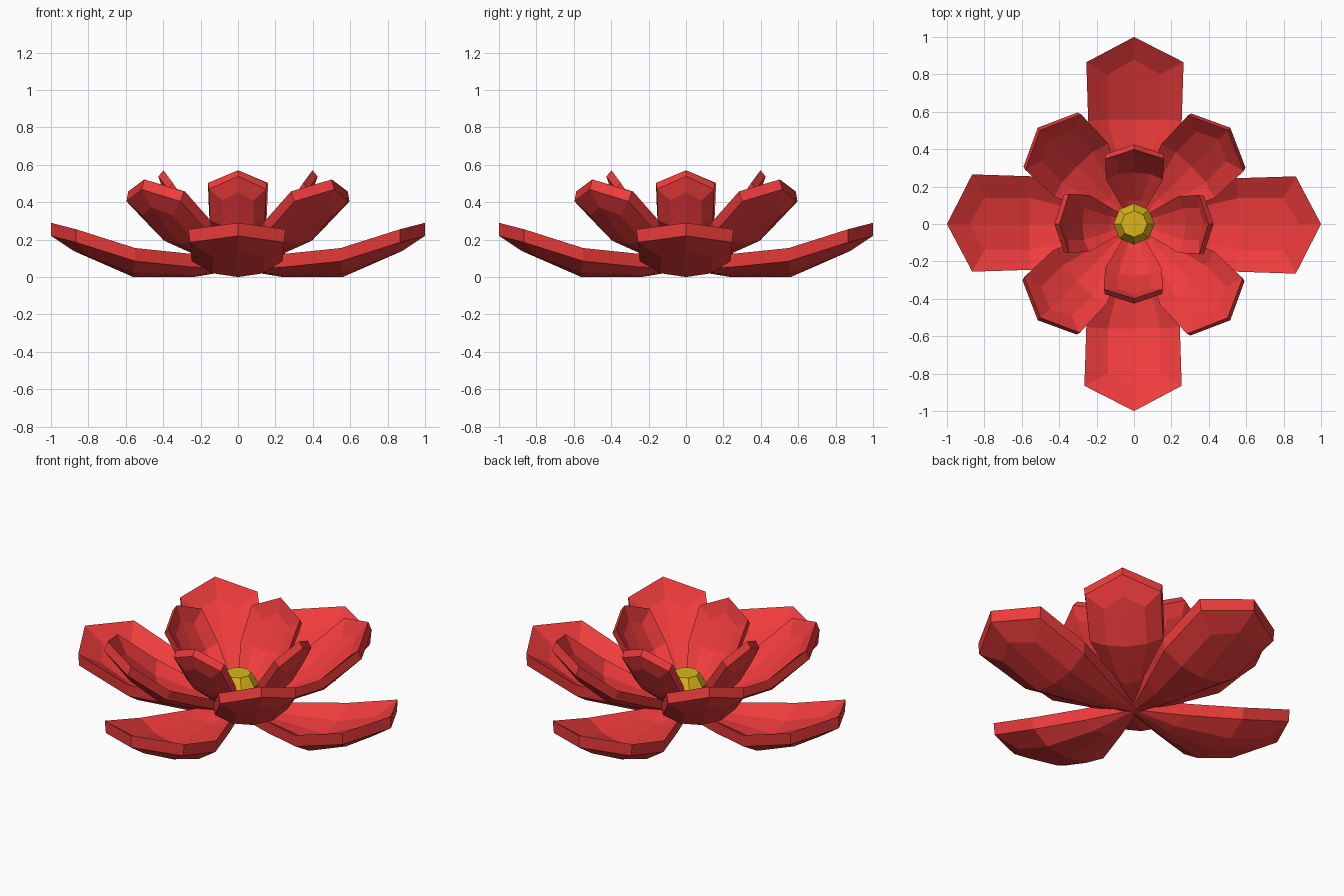
import bpy, bmesh, math
from mathutils import Matrix

if "Cube" in bpy.data.objects:
    bpy.data.objects.remove(bpy.data.objects["Cube"])


def material(name, color):
    m = bpy.data.materials.new(name)
    m.diffuse_color = color
    m.use_nodes = True
    m.node_tree.nodes["Principled BSDF"].inputs["Base Color"].default_value = m.diffuse_color
    return m


red = material("petal_red", (0.87, 0.045, 0.045, 1))
yellow = material("centre_yellow", (0.72, 0.46, 0.01, 1))


def make_object(name, verts, faces, mat):
    mesh = bpy.data.meshes.new(name)
    bm = bmesh.new()
    vs = [bm.verts.new(v) for v in verts]
    for f in faces:
        bm.faces.new([vs[i] for i in f])
    bmesh.ops.recalc_face_normals(bm, faces=bm.faces)
    bm.to_mesh(mesh)
    bm.free()
    mesh.materials.append(mat)
    obj = bpy.data.objects.new(name, mesh)
    bpy.context.collection.objects.link(obj)
    return obj


# Dished petal along +x: each row holds rim, floor edge and spine as (reach, half width, height)
ROWS = [
    [(0.00, 0.02, 0.11), (0.00, 0.01, 0.11), (0.00, 0, 0.11)],
    [(0.26, 0.13, 0.125), (0.25, 0.065, 0.08), (0.24, 0, 0.07)],
    [(0.55, 0.25, 0.155), (0.56, 0.14, 0.09), (0.56, 0, 0.07)],
    [(0.865, 0.26, 0.255), (0.80, 0.14, 0.18), (0.88, 0, 0.21)],
]
THICK = 0.07

top = []
for rim, mid, spine in ROWS:
    top += [(rim[0], -rim[1] * 1.02, rim[2]), (mid[0], -mid[1], mid[2]), spine,
            (mid[0], mid[1], mid[2]), (rim[0], rim[1] * 0.98, rim[2])]
top.append((1.0, 0, 0.29))
n = len(top)
petal_verts = top + [(x, y * 0.97, z - THICK) for x, y, z in top]

upper = [(i * 5 + j, (i + 1) * 5 + j, (i + 1) * 5 + j + 1, i * 5 + j + 1)
         for i in range(3) for j in range(4)]
# pointed end: floor and walls fold up to the tip
upper += [(15, 20, 17, 16), (17, 20, 19, 18)]
lower = [tuple(n + k for k in reversed(f)) for f in upper]
loop = [0, 5, 10, 15, 20, 19, 14, 9, 4, 3, 2, 1]
edge = [(a, b, b + n, a + n) for a, b in zip(loop, loop[1:] + loop[:1])]
petal_faces = upper + lower + edge

# Three rings of four petals, each smaller and steeper than the last
PIVOT = Matrix.Translation((0, 0, 0.1))
for ring, scale, tilt, turn in [("outer", 1.0, 0, 0), ("middle", 0.81, 20, 45),
                                ("inner", 0.606, 39, 0)]:
    for k in range(4):
        petal = make_object(f"{ring}_petal_{k + 1}", petal_verts, petal_faces, red)
        petal.data.transform(PIVOT
                             @ Matrix.Rotation(math.radians(turn + 90 * k), 4, 'Z')
                             @ Matrix.Rotation(math.radians(-tilt), 4, 'Y')
                             @ Matrix.Scale(scale, 4)
                             @ PIVOT.inverted())

# Faceted eight-sided flower centre
profile = [(0.07, 0.09), (0.11, 0.14), (0.11, 0.215), (0.07, 0.28)]
verts = [(r * math.cos(a * math.pi / 4), r * math.sin(a * math.pi / 4), z)
         for r, z in profile for a in range(8)]
faces = [(i * 8 + a, i * 8 + (a + 1) % 8, (i + 1) * 8 + (a + 1) % 8, (i + 1) * 8 + a)
         for i in range(3) for a in range(8)]
faces += [tuple(range(7, -1, -1)), tuple(range(24, 32))]
make_object("flower_centre", verts, faces, yellow)
